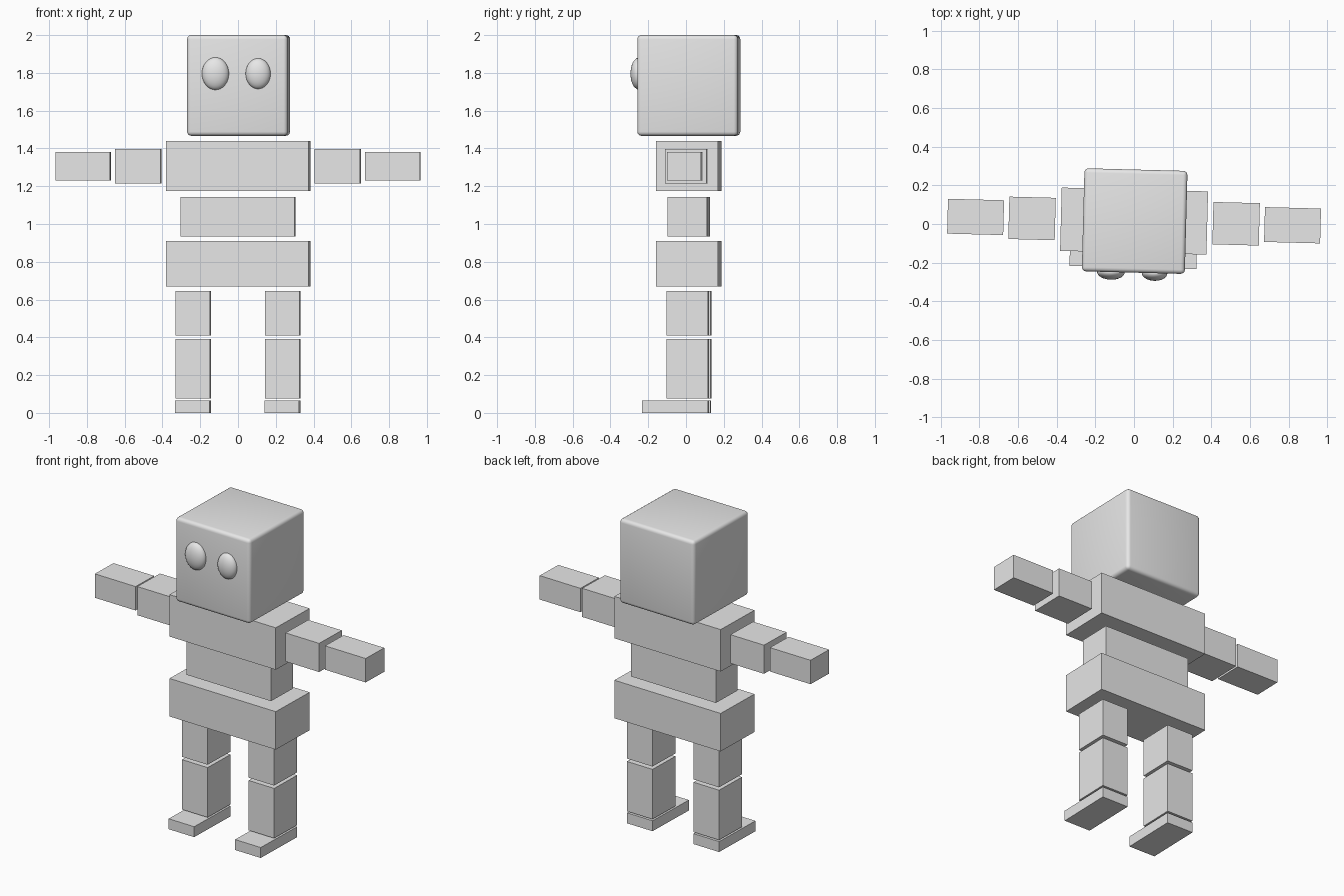
import bpy
from math import radians
from mathutils import Matrix

cube = bpy.data.objects.get("Cube")
if cube:
    bpy.data.objects.remove(cube, do_unlink=True)

# One plain grey for the whole figure
GREY = (0.8, 0.8, 0.8, 1)
grey = bpy.data.materials.new("light grey")
grey.use_nodes = True
grey.diffuse_color = GREY
grey.node_tree.nodes["Principled BSDF"].inputs["Base Color"].default_value = GREY

TURN = Matrix.Rotation(radians(-1.5), 4, 'Z')   # the figure stands slightly turned
MID_Y = 0.015


def finish(name, loc, size):
    ob = bpy.context.object
    ob.name = name
    ob.data.transform(Matrix.Diagonal((*size, 1)))
    ob.matrix_world = TURN @ Matrix.Translation(loc)
    ob.data.materials.append(grey)
    return ob


def block(name, x, width, depth, bottom, top, y=MID_Y):
    bpy.ops.mesh.primitive_cube_add(size=1)
    return finish(name, (x, y, (bottom + top) / 2), (width, depth, top - bottom))


def eye(name, x, rx, rz):
    bpy.ops.mesh.primitive_uv_sphere_add(segments=32, ring_count=16, radius=1)
    finish(name, (x, -0.252, 1.796), (rx, 0.039, rz))
    bpy.ops.object.shade_smooth()


# Head with rounded edges
head = block("head", 0.003, 0.533, 0.533, 1.467, 2.0)
bevel = head.modifiers.new("rounded edges", 'BEVEL')
bevel.width = 0.022
bevel.segments = 4
bpy.ops.object.shade_smooth()

# Eyes, the right one a little larger
eye("right_eye", -0.113, 0.0715, 0.086)
eye("left_eye", 0.113, 0.066, 0.081)

# Body
block("chest", 0, 0.757, 0.327, 1.175, 1.44)
block("waist", 0, 0.603, 0.21, 0.933, 1.143)
block("pelvis", 0, 0.757, 0.327, 0.67, 0.91)

# Limbs on both sides
for side, s in (("right", -1), ("left", 1)):
    block(side + "_upper_arm", s * 0.528, 0.24, 0.219, 1.215, 1.396)
    block(side + "_forearm", s * 0.82, 0.29, 0.18, 1.23, 1.381)
    block(side + "_thigh", s * 0.237, 0.182, 0.221, 0.409, 0.646)
    block(side + "_shin", s * 0.237, 0.182, 0.221, 0.076, 0.391)
    block(side + "_foot", s * 0.237, 0.182, 0.35, 0.0, 0.066, y=-0.05)
